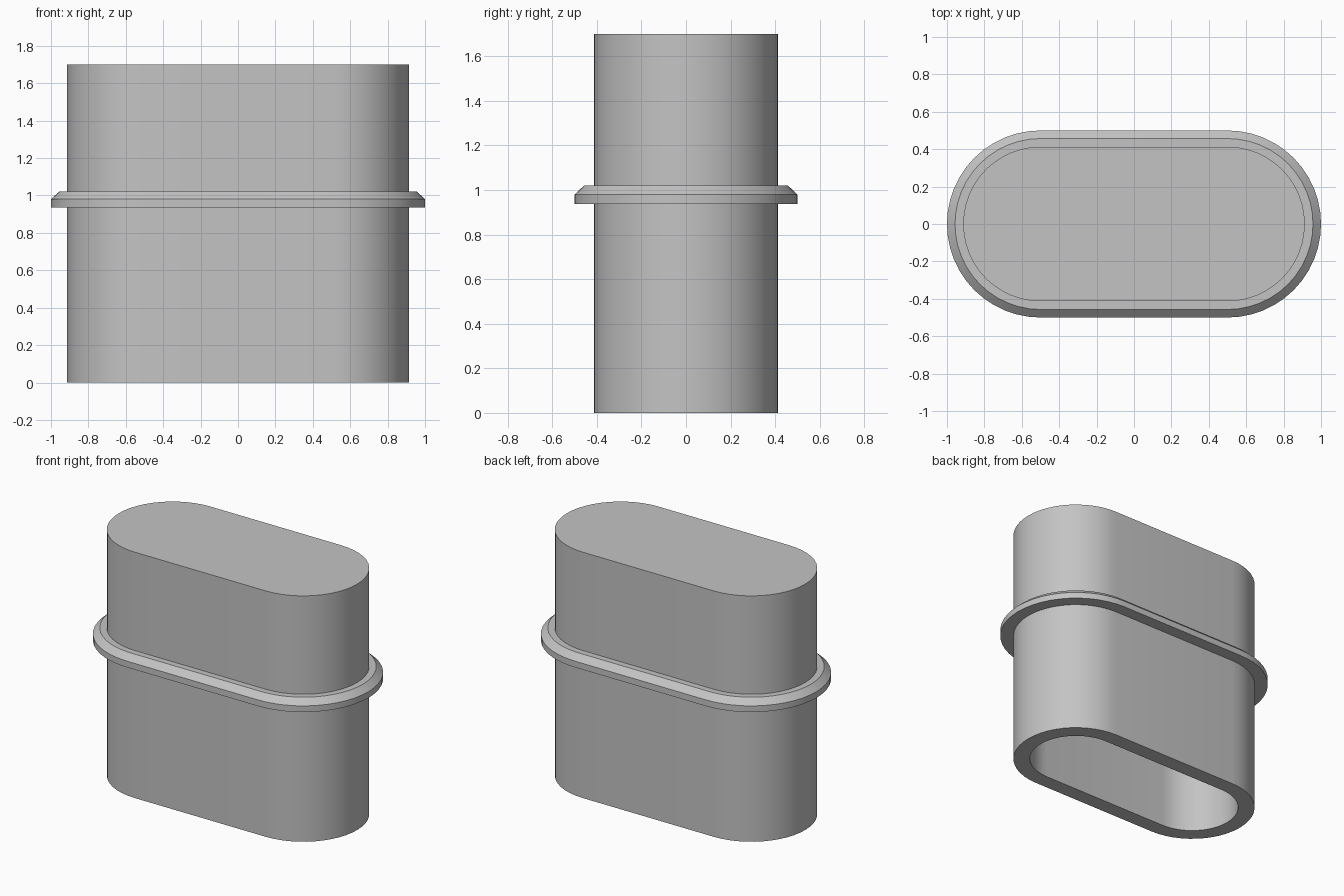
import bpy, bmesh, math

cube = bpy.data.objects.get("Cube")
if cube:
    bpy.data.objects.remove(cube, do_unlink=True)

HALF_STRAIGHT = 0.5   # half length of the straight sides
STEPS = 24            # segments in each rounded end

grey = bpy.data.materials.new("plain grey")
grey.use_nodes = True
colour = (0.55, 0.55, 0.55, 1)
grey.diffuse_color = colour
grey.node_tree.nodes["Principled BSDF"].inputs["Base Color"].default_value = colour


def slot_ring(bm, radius, z):
    """Ring of vertices around a slot with two rounded ends."""
    ring = []
    for side in (1, -1):
        for i in range(STEPS + 1):
            a = math.pi * (i / STEPS - 0.5)
            ring.append(bm.verts.new((side * (HALF_STRAIGHT + radius * math.cos(a)),
                                      side * radius * math.sin(a), z)))
    return ring


def slot_sweep(name, profile, closed):
    """Sweep a (radius, height) profile round the slot; cap both ends if open."""
    bm = bmesh.new()
    rings = [slot_ring(bm, r, z) for r, z in profile]
    pairs = list(zip(rings, rings[1:]))
    if closed:
        pairs.append((rings[-1], rings[0]))
    else:
        bm.faces.new(rings[0])
        bm.faces.new(rings[-1])
    for low, high in pairs:
        for i in range(len(low)):
            j = (i + 1) % len(low)
            bm.faces.new((low[i], low[j], high[j], high[i]))
    bmesh.ops.recalc_face_normals(bm, faces=bm.faces)
    mesh = bpy.data.meshes.new(name)
    bm.to_mesh(mesh)
    bm.free()
    mesh.materials.append(grey)
    obj = bpy.data.objects.new(name, mesh)
    bpy.context.collection.objects.link(obj)
    bpy.ops.object.select_all(action='DESELECT')
    obj.select_set(True)
    bpy.context.view_layer.objects.active = obj
    bpy.ops.object.shade_smooth_by_angle(angle=math.radians(30))


# Hollow body: cavity ceiling, inner wall, bottom rim, outer wall, closed top
slot_sweep("hollow_body",
           [(0.304, 1.59), (0.304, 0), (0.413, 0), (0.413, 1.7)], closed=False)

# Collar with a chamfered upper edge
slot_sweep("collar",
           [(0.405, 0.937), (0.5, 0.937), (0.5, 0.98), (0.457, 1.02), (0.405, 1.02)],
           closed=True)
